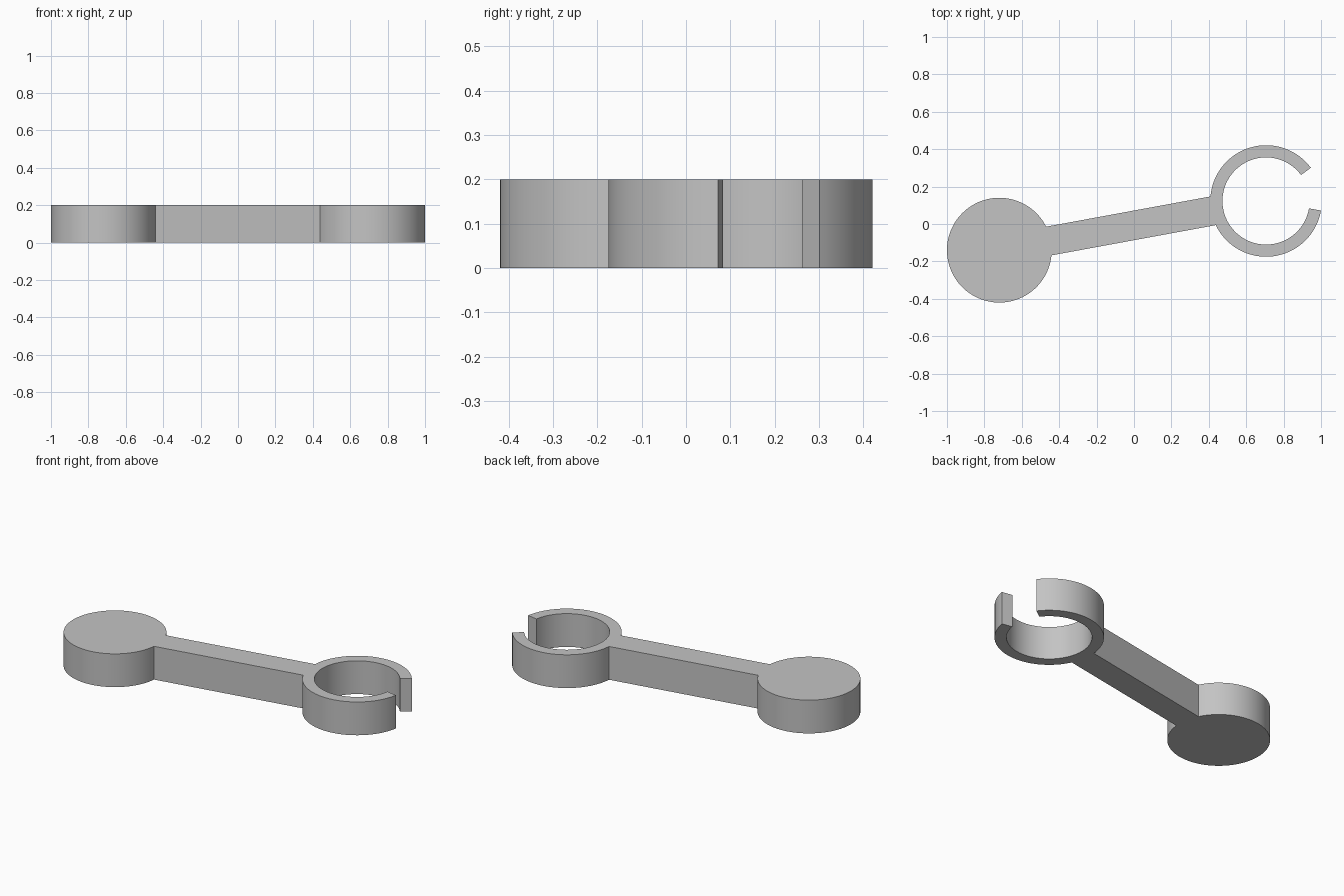
import bpy, bmesh
from math import asin, cos, sin, radians, degrees

cube = bpy.data.objects.get("Cube")
if cube:
    bpy.data.objects.remove(cube, do_unlink=True)

HEIGHT = 0.2
DISC, DISC_R = (-0.72, -0.14), 0.28
RING, RING_R, RING_HOLE = (0.706, 0.123), 0.298, 0.233
ARM_ANGLE, ARM_HALF = 10.5, 0.078
GAP_LOW, GAP_HIGH = -9.8, 36.6        # opening of the clip, in degrees


def arc(centre, radius, start, end, step=3):
    """Points along an arc, both ends included."""
    n = max(2, round(abs(end - start) / step))
    angles = [radians(start + (end - start) * i / n) for i in range(n + 1)]
    return [(centre[0] + radius * cos(a), centre[1] + radius * sin(a)) for a in angles]


# Half angles that the arm covers on the disc and on the ring
disc_half = degrees(asin(ARM_HALF / DISC_R))
ring_half = degrees(asin(ARM_HALF / RING_R))
back = 180 + ARM_ANGLE

# One outline: disc, arm edge, lower claw, inner hole, upper claw, arm edge
outline = (
    arc(DISC, DISC_R, ARM_ANGLE + disc_half, 360 + ARM_ANGLE - disc_half)
    + arc(RING, RING_R, back + ring_half, 360 + GAP_LOW)
    + arc(RING, RING_HOLE, 360 + GAP_LOW, GAP_HIGH)
    + arc(RING, RING_R, GAP_HIGH, back - ring_half)
)

# Extrude the outline into a solid
bm = bmesh.new()
base = bm.faces.new([bm.verts.new((x, y, 0)) for x, y in outline])
top = bmesh.ops.extrude_face_region(bm, geom=[base], use_keep_orig=True)
bmesh.ops.translate(bm, vec=(0, 0, HEIGHT),
                    verts=[g for g in top["geom"] if isinstance(g, bmesh.types.BMVert)])
bmesh.ops.recalc_face_normals(bm, faces=bm.faces)
mesh = bpy.data.meshes.new("clip_arm")
bm.to_mesh(mesh)
bm.free()

# Plain grey material
grey = bpy.data.materials.new("light grey")
grey.use_nodes = True
colour = (0.55, 0.55, 0.55, 1)
grey.diffuse_color = colour
grey.node_tree.nodes["Principled BSDF"].inputs["Base Color"].default_value = colour
mesh.materials.append(grey)

clip_arm = bpy.data.objects.new("clip_arm", mesh)
bpy.context.collection.objects.link(clip_arm)
bpy.ops.object.select_all(action="DESELECT")
clip_arm.select_set(True)
bpy.context.view_layer.objects.active = clip_arm
bpy.ops.object.shade_smooth_by_angle(angle=radians(30))
